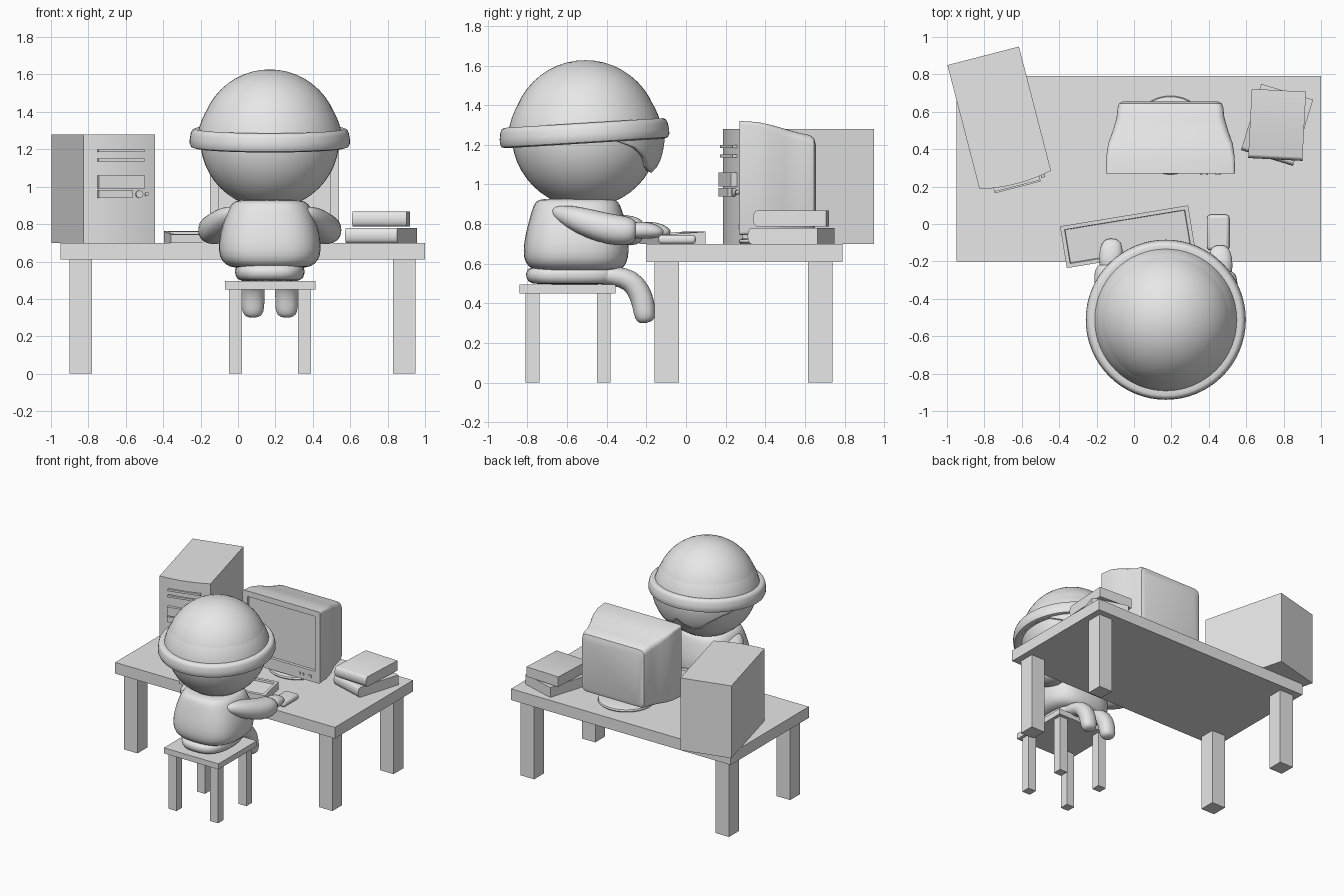
import bpy, bmesh, math
from mathutils import Vector, Matrix

if "Cube" in bpy.data.objects:
    bpy.data.objects.remove(bpy.data.objects["Cube"])

grey = bpy.data.materials.new("plain_grey")
grey.diffuse_color = (0.8, 0.8, 0.8, 1)
grey.use_nodes = True
grey.node_tree.nodes["Principled BSDF"].inputs["Base Color"].default_value = grey.diffuse_color


def finish(name, bm, loc=(0, 0, 0), rot=(0, 0, 0), smooth=None, subsurf=0, bevel=0):
    bmesh.ops.recalc_face_normals(bm, faces=bm.faces)
    me = bpy.data.meshes.new(name)
    bm.to_mesh(me)
    bm.free()
    me.materials.append(grey)
    ob = bpy.data.objects.new(name, me)
    bpy.context.collection.objects.link(ob)
    ob.location, ob.rotation_euler = loc, rot
    if bevel:
        m = ob.modifiers.new("bevel", 'BEVEL')
        m.width, m.segments = bevel, 3
    if subsurf:
        m = ob.modifiers.new("subsurf", 'SUBSURF')
        m.levels = m.render_levels = subsurf
    if smooth:
        bpy.ops.object.select_all(action='DESELECT')
        ob.select_set(True)
        bpy.context.view_layer.objects.active = ob
        bpy.ops.object.shade_smooth_by_angle(angle=math.radians(smooth))
    return ob


def box(name, lo, hi, rotz=0, **kw):
    lo, hi = Vector(lo), Vector(hi)
    bm = bmesh.new()
    bmesh.ops.create_cube(bm, size=1)
    bmesh.ops.scale(bm, vec=hi - lo, verts=bm.verts)
    return finish(name, bm, (lo + hi) / 2, (0, 0, rotz), **kw)


def skin(rings):
    """Bridge equal rings of points and cap both ends; returns bmesh and first cap."""
    bm = bmesh.new()
    vs = [[bm.verts.new(p) for p in r] for r in rings]
    n = len(vs[0])
    for a, b in zip(vs, vs[1:]):
        for i in range(n):
            bm.faces.new((a[i], a[(i + 1) % n], b[(i + 1) % n], b[i]))
    cap = bm.faces.new(vs[0])
    bm.faces.new(vs[-1])
    return bm, cap


def oval(hx, hy, p=2.0, n=24):
    pts = []
    for i in range(n):
        c, s = math.cos(2 * math.pi * i / n), math.sin(2 * math.pi * i / n)
        pts.append((math.copysign(abs(c) ** (2 / p), c) * hx,
                    math.copysign(abs(s) ** (2 / p), s) * hy))
    return pts


def sweep(name, path, p=2.2):
    """Limb through (x, y, z, half width, half height) stations."""
    rings = []
    for i, s in enumerate(path):
        a, b = path[max(i - 1, 0)], path[min(i + 1, len(path) - 1)]
        t = (Vector(b[:3]) - Vector(a[:3])).normalized()
        up = Vector((1, 0, 0)).cross(t).normalized()
        side = t.cross(up)
        rings.append([Vector(s[:3]) + side * u + up * v for u, v in oval(s[3], s[4], p, 16)])
    return finish(name, skin(rings)[0], smooth=60, subsurf=1)


def lathe(name, profile, loc, rot=(0, 0, 0), n=64, closed=False):
    bm = bmesh.new()
    vs = [bm.verts.new((r, 0, z)) for r, z in profile]
    pairs = list(zip(vs, vs[1:])) + ([(vs[-1], vs[0])] if closed else [])
    es = [bm.edges.new(p) for p in pairs]
    bmesh.ops.spin(bm, geom=vs + es, cent=(0, 0, 0), axis=(0, 0, 1),
                   angle=2 * math.pi, steps=n)
    bmesh.ops.remove_doubles(bm, verts=bm.verts, dist=1e-5)
    return finish(name, bm, loc, rot, smooth=40)


# Desk and stool
box("desk_top", (-0.95, -0.20, 0.61), (1.0, 0.79, 0.70))
for x in (-0.90, 0.83):
    for y in (-0.16, 0.615):
        box("desk_leg", (x, y, 0), (x + 0.12, y + 0.125, 0.61))
box("stool_seat", (-0.07, -0.84, 0.45), (0.415, -0.355, 0.495))
for x in (-0.048, 0.32):
    for y in (-0.81, -0.45):
        box("stool_leg", (x, y, 0), (x + 0.07, y + 0.07, 0.45))

# Torso and hips: stacked rounded-square sections (z, half x, half y, centre y)
CX = 0.17
for name, rows in (
    ("torso", ((0.565, 0.17, 0.18, -0.55), (0.57, 0.215, 0.225, -0.55), (0.60, 0.262, 0.258, -0.555),
               (0.66, 0.278, 0.27, -0.555), (0.75, 0.268, 0.262, -0.55), (0.83, 0.245, 0.24, -0.55),
               (0.90, 0.215, 0.22, -0.55), (0.925, 0.19, 0.20, -0.55), (0.93, 0.12, 0.13, -0.55))),
    ("hips", ((0.495, 0.15, 0.20, -0.56), (0.505, 0.18, 0.235, -0.565), (0.55, 0.192, 0.25, -0.565),
              (0.60, 0.18, 0.235, -0.56)))):
    rings = [[(CX + u, cy + v, z) for u, v in oval(hx, hy, 2.7)] for z, hx, hy, cy in rows]
    finish(name, skin(rings)[0], smooth=60, subsurf=1)

# Limbs, mirrored about the figure's centre line
for s in (-1, 1):
    dy = 0.035 if s < 0 else 0
    sweep("leg", [(CX + s * x, y, z, w, h) for x, y, z, w, h in (
        (0.09, -0.50, 0.55, 0.07, 0.05), (0.09, -0.36, 0.54, 0.07, 0.05),
        (0.09, -0.28, 0.52, 0.066, 0.058), (0.09, -0.235, 0.46, 0.063, 0.06),
        (0.09, -0.215, 0.40, 0.062, 0.058), (0.09, -0.208, 0.345, 0.062, 0.056),
        (0.09, -0.202, 0.313, 0.05, 0.046), (0.09, -0.20, 0.302, 0.025, 0.022))])
    sweep("sleeve", [(CX + s * x, y + dy, z, w, h) for x, y, z, w, h in (
        (0.17, -0.67, 0.87, 0.015, 0.015), (0.185, -0.65, 0.86, 0.05, 0.035),
        (0.22, -0.58, 0.835, 0.075, 0.062), (0.26, -0.48, 0.80, 0.088, 0.075),
        (0.295, -0.38, 0.772, 0.09, 0.08), (0.30, -0.30, 0.765, 0.088, 0.077),
        (0.30, -0.26, 0.763, 0.072, 0.06), (0.30, -0.25, 0.762, 0.045, 0.035))])
    sweep("hand", [(CX + s * x, y + dy, z, w, h) for x, y, z, w, h in (
        (0.30, -0.30, 0.768, 0.055, 0.04), (0.295, -0.22, 0.77, 0.065, 0.046),
        (0.29, -0.16, 0.765, 0.062, 0.038), (0.285, -0.125, 0.757, 0.045, 0.024),
        (0.285, -0.115, 0.753, 0.02, 0.01))])

# Head
bm = bmesh.new()
bmesh.ops.create_uvsphere(bm, u_segments=48, v_segments=24, radius=0.372)
finish("head", bm, (CX, -0.508, 1.255), smooth=60)

# Helmet: dome and rolled brim, tipped slightly back
tilt = (math.radians(3.5), 0, 0)
dome = [(0.393 * math.cos(a), 0.393 * math.sin(a) - 0.05)
        for a in (math.radians(90 * i / 16) for i in range(17))]
dome[-1] = (0, 0.343)
lathe("helmet_dome", dome, (CX, -0.51, 1.258), tilt)
lathe("helmet_brim", ((0.365, -0.045), (0.40, -0.053), (0.42, -0.047), (0.428, -0.03), (0.428, -0.005),
                      (0.423, 0.025), (0.416, 0.042), (0.402, 0.05), (0.37, 0.045)),
      (CX, -0.513, 1.26), tilt, closed=True)

# Goggles: curved shield with a nose notch
edge = ((0, 1.135), (8, 1.09), (18, 1.065), (28, 1.085), (38, 1.14), (50, 1.185), (64, 1.215))


def lower_edge(a):
    for (a0, z0), (a1, z1) in zip(edge, edge[1:]):
        if a <= a1:
            return z0 + (z1 - z0) * (a - a0) / (a1 - a0)
    return edge[-1][1]


bm = bmesh.new()
cols = []
for i in range(-32, 33):
    az, col = math.radians(2 * i), []
    for j in range(7):
        z0 = lower_edge(abs(2 * i))
        z = z0 + (1.25 - z0) * j / 6
        r = math.sqrt(0.386 ** 2 - (z - 1.255) ** 2)
        col.append(bm.verts.new((CX + r * math.sin(az), -0.508 + r * math.cos(az), z)))
    cols.append(col)
for a, b in zip(cols, cols[1:]):
    for j in range(6):
        bm.faces.new((a[j], b[j], b[j + 1], a[j + 1]))
ob = finish("goggles", bm, smooth=40)
m = ob.modifiers.new("thickness", 'SOLIDIFY')
m.thickness, m.offset = 0.03, 0

# Computer tower with bowed front
TA, TC = math.radians(14.5), Vector((-0.72, 0.565, 0))
bow = lambda x: -0.34 - 0.022 * (1 - (x / 0.1975) ** 2)
outline = [(-0.1975 + 0.395 * i / 12, bow(-0.1975 + 0.395 * i / 12)) for i in range(13)]
outline += [(0.1975, 0.345), (-0.1975, 0.345)]
finish("tower_case", skin([[(x, y, z) for x, y in outline] for z in (0.70, 1.28)])[0],
       TC, (0, 0, TA), smooth=25)
for name, x0, x1, z0, z1, out in (
        ("tower_vent", -0.124, 0.13, 1.185, 1.2, 0.004), ("tower_vent", -0.124, 0.13, 1.135, 1.15, 0.004),
        ("disc_drive", -0.124, 0.13, 0.99, 1.06, 0.012), ("floppy_drive", -0.124, 0.062, 0.94, 0.982, 0.012)):
    c = TC + Matrix.Rotation(TA, 3, 'Z') @ Vector(((x0 + x1) / 2, -0.36 - out / 2, 0))
    h = Vector(((x1 - x0) / 2, (0.02 + out) / 2, 0))
    box(name, c - h + Vector((0, 0, z0)), c + h + Vector((0, 0, z1)), TA)
for x, r in ((0.105, 0.02), (0.148, 0.01)):
    bm = bmesh.new()
    bmesh.ops.create_cone(bm, cap_ends=True, segments=20, radius1=r, radius2=r, depth=0.03)
    bmesh.ops.rotate(bm, matrix=Matrix.Rotation(math.pi / 2, 3, 'X'), verts=bm.verts)
    c = TC + Matrix.Rotation(TA, 3, 'Z') @ Vector((x, bow(x), 0))
    finish("tower_button", bm, (c.x, c.y, 0.96), (0, 0, TA), smooth=40)


# Monitor: rounded sections front to back (y, half width, bottom, top, corner radius)
def round_rect(hw, z0, z1, r):
    pts = []
    for cx, cz, a0 in ((hw - r, z1 - r, 0), (r - hw, z1 - r, 90), (r - hw, z0 + r, 180), (hw - r, z0 + r, 270)):
        for k in range(5):
            a = math.radians(a0 + 22.5 * k)
            pts.append((0.195 + cx + r * math.cos(a), cz + r * math.sin(a)))
    return pts


rows = ((0.27, 0.345, 0.745, 1.32, 0.015), (0.36, 0.343, 0.745, 1.315, 0.02), (0.43, 0.333, 0.75, 1.30, 0.03),
        (0.50, 0.308, 0.755, 1.28, 0.04), (0.57, 0.288, 0.76, 1.26, 0.04), (0.62, 0.283, 0.765, 1.25, 0.04),
        (0.645, 0.275, 0.775, 1.235, 0.04), (0.655, 0.255, 0.80, 1.20, 0.04))
bm, front = skin([[(x, y, z) for x, z in round_rect(hw, z0, z1, r)] for y, hw, z0, z1, r in rows])
bmesh.ops.recalc_face_normals(bm, faces=bm.faces)
bmesh.ops.inset_region(bm, faces=[front], thickness=0.045)
for v in front.verts:
    if v.co.z < 1:
        v.co.z += 0.045
bmesh.ops.inset_region(bm, faces=[front], thickness=0.012, depth=-0.02)
finish("monitor_case", bm, smooth=35)
lathe("monitor_foot", ((0, 0), (0.20, 0), (0.21, 0.01), (0.205, 0.022), (0.18, 0.03), (0.09, 0.034),
                       (0.08, 0.07), (0, 0.07)), (0.195, 0.475, 0.70))
for x, w in ((0.45, 0.03), (0.39, 0.012), (0.36, 0.012)):
    box("monitor_button", (x - w / 2, 0.262, 0.775), (x + w / 2, 0.28, 0.795))

# Keyboard: wedge with sunken key bed
bm, _ = skin([[(x, -0.113, 0), (x, 0.113, 0), (x, 0.113, 0.062), (x, -0.113, 0.045)] for x in (-0.347, 0.347)])
bmesh.ops.recalc_face_normals(bm, faces=bm.faces)
top = max(bm.faces, key=lambda f: f.calc_center_median().z)
bmesh.ops.inset_region(bm, faces=[top], thickness=0.03)
bmesh.ops.inset_region(bm, faces=[top], thickness=0.004, depth=-0.015)
finish("keyboard", bm, (-0.035, -0.068, 0.70), (0, 0, math.radians(9.3)))

# Mouse
box("mouse", (0.39, -0.14, 0.70), (0.51, 0.05, 0.745), bevel=0.018, smooth=40)

# Books with rounded spines
spine = [(-0.165 - 0.02 * math.sin(math.pi * k / 8), 0.04 - 0.04 * math.cos(math.pi * k / 8)) for k in range(9)]
profile = spine + [(0.185, 0.08), (0.185, 0)]
for z, a in ((0.70, -17), (0.788, -3)):
    finish("book", skin([[(x, y, h) for y, h in profile] for x in (-0.145, 0.145)])[0],
           (0.765, 0.53, z), (0, 0, math.radians(a)), smooth=40)
